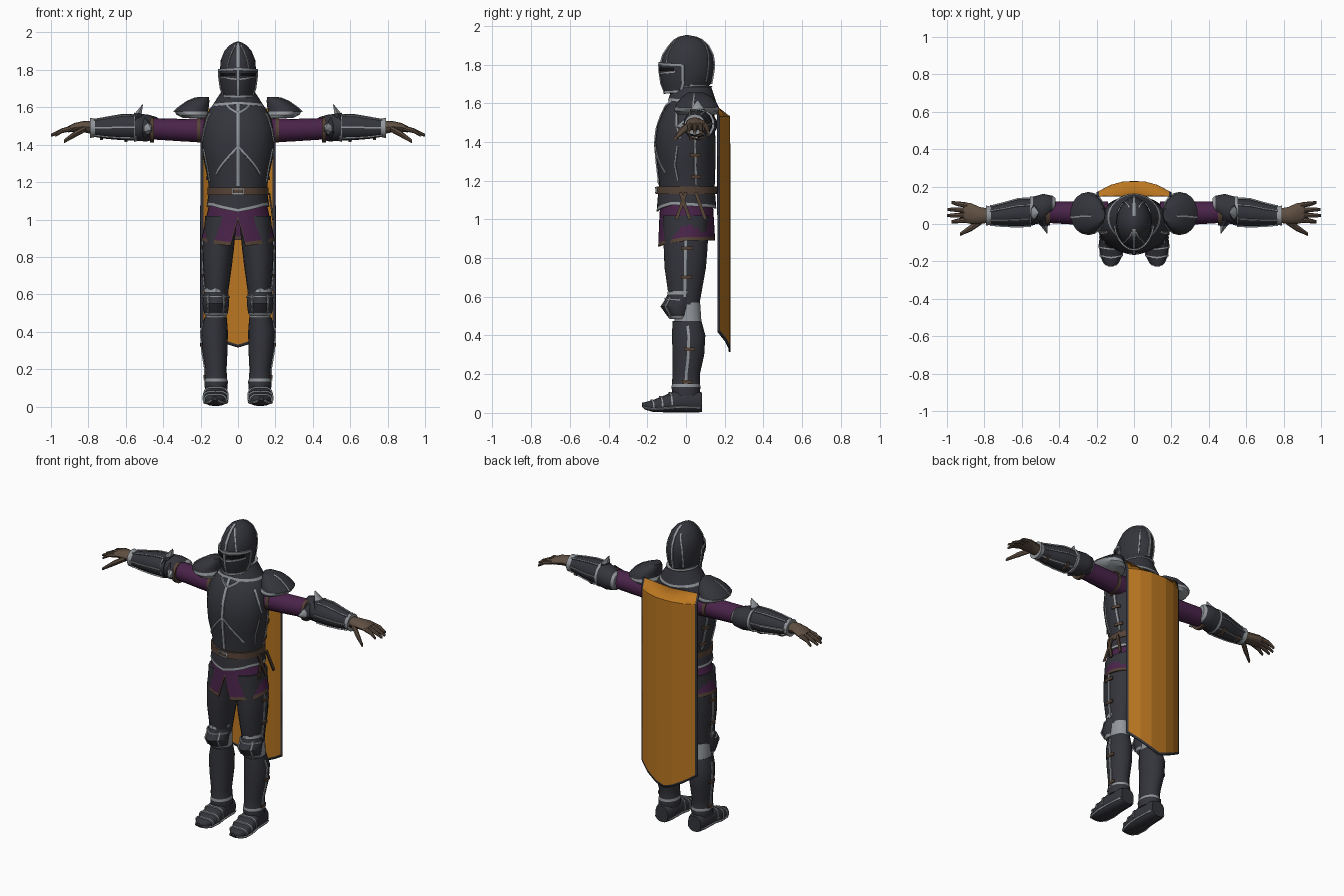
import bpy, bmesh, math
from mathutils import Vector

if "Cube" in bpy.data.objects:
    bpy.data.objects.remove(bpy.data.objects["Cube"])

COLOURS = [("dark_steel", (.034, .035, .044)), ("steel_trim", (.29, .31, .33)),
           ("purple_cloth", (.068, .017, .068)), ("brown_leather", (.09, .055, .037)),
           ("orange_cape", (.5, .185, .015)), ("glove_leather", (.115, .078, .054)),
           ("black", (.006, .006, .007))]
STEEL, TRIM, CLOTH, LEATHER, CAPE, GLOVE, BLACK = range(7)
MATS = []
for label, rgb in COLOURS:
    m = bpy.data.materials.new(label)
    m.diffuse_color = (*rgb, 1)
    m.use_nodes = True
    m.node_tree.nodes["Principled BSDF"].inputs["Base Color"].default_value = m.diffuse_color
    MATS.append(m)


def spow(v, p):
    return math.copysign(abs(v) ** p, v)


def place(axis, t, a, b):
    return Vector({'X': (t, a, b), 'Y': (a, t, b), 'Z': (a, b, t)}[axis])


def ring_point(axis, r, deg, e=2):
    """Point on a ring (t, a, b, ra, rb); on the z axis 0 degrees is the front."""
    s, c = math.sin(math.radians(deg)), math.cos(math.radians(deg))
    return place(axis, r[0], r[1] + r[3] * spow(s, 2 / e), r[2] - r[4] * spow(c, 2 / e))


def on(rings, deg, t, off=.002, axis='Z', e=2):
    """Point and outward direction on a lofted surface."""
    for p, q in zip(rings, rings[1:]):
        if min(p[0], q[0]) - 1e-6 <= t <= max(p[0], q[0]) + 1e-6:
            break
    f = (t - p[0]) / (q[0] - p[0])
    r = [p[i] + f * (q[i] - p[i]) for i in range(5)]
    s, c = math.sin(math.radians(deg)), math.cos(math.radians(deg))
    n = place(axis, 0, s / r[3], -c / r[4]).normalized()
    return ring_point(axis, r, deg, e) + n * off, n


class Part:
    def __init__(self, name, side=1):
        self.name, self.side, self.bm = name, side, bmesh.new()

    def grid(self, rows, mat, closed=True, caps=False):
        vs = [[self.bm.verts.new(p) for p in row] for row in rows]
        n = len(rows[0])
        for i in range(len(vs) - 1):
            for j in range(n if closed else n - 1):
                k = (j + 1) % n
                f = self.bm.faces.new((vs[i][j], vs[i][k], vs[i + 1][k], vs[i + 1][j]))
                f.material_index = mat(i, j) if callable(mat) else mat
        if caps:
            for i, row in ((0, vs[0]), (len(vs) - 2, vs[-1])):
                self.bm.faces.new(row).material_index = mat(i, 0) if callable(mat) else mat

    def loft(self, rings, mat, axis='Z', n=16, e=2):
        """A sixth ring value recolours the band that follows it."""
        rows = [[ring_point(axis, r, 360 * j / n, e) for j in range(n)] for r in rings]
        self.grid(rows, lambda i, j: rings[i][5] if len(rings[i]) > 5 else mat, caps=True)

    def strip(self, pts, normals, w, mat, th=.008):
        pts, rows = [Vector(p) for p in pts], []
        for i, p in enumerate(pts):
            tan = (pts[min(i + 1, len(pts) - 1)] - pts[max(i - 1, 0)]).normalized()
            nor = Vector(normals[i])
            side = tan.cross(nor).normalized() * w / 2
            up = nor * th / 2
            rows.append([p + side + up, p - side + up, p - side - up, p + side - up])
        self.grid(rows, mat, caps=True)

    def trace(self, rings, path, w, mat=TRIM, axis='Z', e=2, off=.002, steps=6):
        """Thin band following (angle, position) points over a loft."""
        ps = []
        for i, (p, q) in enumerate(zip(path, path[1:])):
            for k in range(0 if i == 0 else 1, steps + 1):
                f = k / steps
                ps.append(on(rings, p[0] + f * (q[0] - p[0]), p[1] + f * (q[1] - p[1]), off, axis, e))
        self.strip([p for p, _ in ps], [n for _, n in ps], w, mat)

    def skirt(self, top, bot, zb, mat, trim, edge=.02, n=32):
        """Flared sheet with a shaped and coloured lower edge."""
        rows = []
        for inset, ks in ((0, (0, 1, 2, 3)), (.01, (3, 2, 1, 0))):
            for k in ks:
                row = []
                for j in range(n):
                    deg = 360 * j / n
                    z0 = zb(deg if deg <= 180 else 360 - deg)
                    z = (top[0], (top[0] + z0 + edge) / 2, z0 + edge, z0)[k]
                    f = (top[0] - z) / (top[0] - bot[0])
                    r = [a + f * (b - a) for a, b in zip(top, bot)]
                    row.append(ring_point('Z', (z, r[1], r[2], r[3] - inset, r[4] - inset), deg))
                rows.append(row)
        self.grid(rows, lambda i, j: trim if 2 <= i <= 4 else mat)

    def done(self, angle=35):
        for v in self.bm.verts:
            v.co.x *= self.side
        bmesh.ops.recalc_face_normals(self.bm, faces=self.bm.faces)
        me = bpy.data.meshes.new(self.name)
        self.bm.to_mesh(me)
        self.bm.free()
        for m in MATS:
            me.materials.append(m)
        ob = bpy.data.objects.new(self.name, me)
        bpy.context.collection.objects.link(ob)
        me.shade_smooth()
        me.set_sharp_from_angle(angle=math.radians(angle))
        return ob


# Breastplate with keel, ribs and side straps
torso = [(1.10, 0, .003, .152, .14), (1.2, 0, .005, .158, .145), (1.3, 0, 0, .18, .152),
         (1.4, 0, -.004, .193, .156), (1.48, 0, 0, .19, .15), (1.55, 0, .012, .175, .135),
         (1.6, 0, .028, .145, .122), (1.635, 0, .032, .095, .095), (1.66, 0, .03, .07, .075)]
p = Part("breastplate")
p.loft(torso, STEEL, n=28)
p.trace(torso, [(0, 1.18), (0, 1.39), (0, 1.62)], .017)
for s in (-1, 1):
    p.trace(torso, [(0, 1.39), (s * 20, 1.32), (s * 44, 1.24)], .01)
    p.trace(torso, [(0, 1.57), (s * 35, 1.625)], .012)
    p.trace(torso, [(s * 75, 1.38), (s * 68, 1.28), (s * 72, 1.2)], .007)
    p.trace(torso, [(s * 108, 1.18), (s * 108, 1.5)], .012)
    p.trace(torso, [(s * 62, 1.57), (s * 72, 1.48), (s * 80, 1.42)], .012)
    for z in (1.22, 1.33, 1.42):
        p.trace(torso, [(s * 98, z), (s * 118, z)], .018, LEATHER, off=.006)
p.done()

# Cloth skirt, hip plate and belt
p = Part("cloth_skirt")
p.skirt((1.1, 0, .003, .15, .135), (.855, 0, .003, .205, .15),
        lambda d: 1.0 if d < 1 else .855 + .035 * min(1, d / 90), CLOTH, LEATHER)
p.done()
p = Part("hip_plate")
p.skirt((1.15, 0, .003, .156, .146), (1.04, 0, .003, .172, .155),
        lambda d: 1.04 + .035 * min(1, d / 60) - .02 * max(0, (d - 60) / 120), STEEL, TRIM, .016)
p.done()
p = Part("belt")
belt = [(1.13, 0, .003, .163, .158), (1.17, 0, .003, .163, .156)]
p.loft(belt, LEATHER, n=28)
for a, b in (((-10, 1.138), (10, 1.138)), ((-10, 1.163), (10, 1.163)), ((10, 1.138), (10, 1.163)), ((-10, 1.138), (-10, 1.163))):
    p.trace(belt, [a, b], .007)
for y0, y1 in ((0, -.05), (.05, .1), (-.03, .02)):
    p.strip([(.168, y0, 1.14), (.187, y1, 1.0)], [(1, 0, 0)] * 2, .018, LEATHER)
p.done()

# Neck and collar
p = Part("neck")
p.loft([(1.6, 0, .03, .085, .085), (1.72, 0, .015, .068, .08)], CLOTH)
p.done()
p = Part("collar")
p.skirt((1.685, 0, .03, .088, .1), (1.59, 0, .03, .15, .132),
        lambda d: 1.615 - .025 * d / 180, STEEL, TRIM, .014)
p.loft([(1.683, 0, .03, .09, .1), (1.69, 0, .035, .094, .106)], TRIM)
p.done()

# Helmet with visor
helm = [(1.65, 0, -.015, .066, .085), (1.7, 0, .005, .085, .125), (1.76, 0, .006, .094, .135),
        (1.8, 0, .007, .096, .138), (1.85, 0, .01, .093, .128), (1.9, 0, .014, .073, .099),
        (1.93, 0, .012, .048, .068), (1.946, 0, .008, .022, .036), (1.952, 0, .005, .004, .006)]
p = Part("helmet")
p.loft(helm, STEEL, n=28, e=1.85)
p.trace(helm, [(0, 1.81), (0, 1.85), (0, 1.9), (0, 1.946)], .014, e=1.85)
p.trace(helm, [(180, 1.7), (180, 1.8), (180, 1.85), (180, 1.9), (180, 1.946)], .014, e=1.85)
p.trace(helm, [(100, 1.69), (180, 1.685), (260, 1.69)], .012, e=1.85)
for s in (-1, 1):
    p.trace(helm, [(s * 38, 1.805), (s * 30, 1.88), (s * 18, 1.935)], .008, e=1.85)
    p.trace(helm, [(s * 142, 1.71), (s * 145, 1.83), (s * 155, 1.92)], .007, e=1.85)
p.done()
p = Part("visor")
p.grid([[on(helm, d, z, .008, e=1.85)[0] for d in range(-80, 81, 8)]
        for z in (1.652, 1.7, 1.76, 1.8)], STEEL, closed=False)
V = dict(e=1.85, off=.009)
p.trace(helm, [(-80, 1.797), (0, 1.806), (80, 1.797)], .013, steps=10, **V)
p.trace(helm, [(-80, 1.66), (0, 1.655), (80, 1.66)], .012, steps=10, **V)
p.trace(helm, [(0, 1.66), (0, 1.7), (0, 1.8)], .013, **V)
for s in (-1, 1):
    p.trace(helm, [(s * 80, 1.797), (s * 80, 1.7), (s * 80, 1.66)], .013, **V)
    p.trace(helm, [(s * 8, 1.775), (s * 60, 1.775)], .018, BLACK, **V)
    p.trace(helm, [(s * 4, 1.75), (s * 64, 1.762)], .008, **V)
p.done()

# Cape: dark border round an orange faceted sheet
half = [(0, .225), (.055, .224), (.125, .205), (.187, .172), (.2, .165)]
cols = [(-x, y) for x, y in half[:0:-1]] + half
rows = [[Vector((x, min(y, .15), 1.575 + .1 * abs(x))) for x, y in cols]]
for z in (1.53, 1.0):
    rows.append([Vector((x, y, z)) for x, y in cols])
for lift in (.016, 0):
    rows.append([Vector((x, y, .315 + .105 * (abs(x) / .2) ** 1.4 + lift)) for x, y in cols])
p = Part("cape")
p.grid(rows, lambda i, j: STEEL if j in (0, len(cols) - 2) or i == 3 else CAPE, closed=False)
mod = p.done(8).modifiers.new("thickness", 'SOLIDIFY')
mod.thickness, mod.offset = .008, 0

for side, tag in ((1, "left"), (-1, "right")):
    # Shoulder plate
    sh = [(1.542, .225, .055, .07, .1, TRIM), (1.56, .24, .056, .09, .115, TRIM), (1.578, .25, .056, .09, .114),
          (1.602, .235, .056, .08, .103), (1.632, .212, .056, .06, .078), (1.656, .185, .05, .03, .04)]
    p = Part(tag + "_shoulder_plate", side)
    p.loft(sh, STEEL, n=18)
    p.trace(sh, [(80, 1.575), (80, 1.6), (80, 1.65)], .008)
    p.done()

    # Sleeve with leather bands
    p = Part(tag + "_sleeve", side)
    p.loft([(.14, .055, 1.475, .065, .066), (.3, .058, 1.478, .062, .06), (.52, .065, 1.488, .056, .056)], CLOTH, 'X')
    for x in (.2, .45):
        p.loft([(x, .058, 1.478, .067, .066), (x + .02, .058, 1.479, .067, .066)], LEATHER, 'X')
    p.done()

    # Elbow guard with spikes
    p = Part(tag + "_elbow_guard", side)
    p.loft([(.42, .11, 1.49, .03, .04, TRIM), (.435, .1, 1.49, .052, .058), (.485, .083, 1.49, .08, .072),
            (.54, .072, 1.492, .076, .073, TRIM), (.555, .07, 1.493, .08, .078)], STEEL, 'X', 14)
    p.loft([(1.53, .55, .06, .035, .06), (1.57, .532, .06, .02, .035, TRIM), (1.615, .51, .06, .002, .003)], STEEL, 'Z', 6)
    p.loft([(.02, .495, 1.49, .04, .055), (-.01, .48, 1.485, .022, .03, TRIM), (-.05, .465, 1.48, .002, .003)], STEEL, 'Y', 6)
    p.done()

    # Forearm plate
    arm = [(.53, .065, 1.494, .073, .072), (.62, .06, 1.494, .073, .07), (.7, .05, 1.491, .06, .06),
           (.765, .045, 1.49, .049, .049, TRIM), (.79, .045, 1.49, .055, .054)]
    p = Part(tag + "_forearm_plate", side)
    p.loft(arm, STEEL, 'X', 14)
    for d in (-150, -90, -35, 35, 90, 150):
        p.trace(arm, [(d, .55), (d, .62), (d, .7), (d, .77)], .008, axis='X')
    for x in (.6, .73):
        p.trace(arm, [(0, x), (50, x)], .016, LEATHER, axis='X', off=.006)
    p.done()

    # Gloved hand
    p = Part(tag + "_hand", side)
    p.loft([(.77, .045, 1.49, .036, .036), (.825, .045, 1.497, .046, .03), (.875, .057, 1.492, .056, .024),
            (.91, .06, 1.482, .052, .016)], GLOVE, 'X', 12)
    for y0, y1, tip in ((.022, .012, .975), (.048, .045, 1.0), (.074, .078, .998), (.1, .115, .975)):
        p.loft([(.89, y0, 1.487, .015, .015), (.94, (y0 + y1) / 2, 1.475, .013, .013),
                (tip, y1, 1.45, .008, .008)], GLOVE, 'X', 8)
    p.loft([(.815, .02, 1.487, .022, .018), (.87, -.02, 1.458, .019, .018), (.93, -.055, 1.418, .009, .01)], GLOVE, 'X', 8)
    p.done()

    # Thigh and knee joint
    thigh = [(1.02, .09, 0, .085, .12), (.85, .106, -.002, .085, .113), (.75, .111, -.004, .078, .107),
             (.62, .114, -.006, .063, .086), (.56, .116, -.006, .058, .075)]
    p = Part(tag + "_thigh", side)
    p.loft(thigh, STEEL)
    p.trace(thigh, [(90, .9), (90, .75), (90, .6)], .014)
    for z in (.85, .7):
        p.trace(thigh, [(78, z), (108, z)], .018, LEATHER, off=.006)
    p.loft([(.57, .116, .005, .056, .068), (.44, .12, .012, .056, .07)], TRIM)
    p.done()

    # Knee guard
    knee = [(.63, .116, -.016, .067, .078, TRIM), (.612, .117, -.02, .064, .076), (.585, .118, -.03, .068, .078),
            (.55, .118, -.042, .071, .09), (.5, .118, -.035, .064, .062, TRIM), (.485, .118, -.034, .055, .05)]
    p = Part(tag + "_knee_guard", side)
    p.loft(knee, STEEL, n=16, e=1.6)
    for d in (-42, 42):
        p.trace(knee, [(d, .6), (d, .55), (d, .5)], .01, e=1.6)
    p.trace(knee, [(-90, .585), (0, .59), (90, .585)], .008, e=1.6)
    p.done()

    # Shin plate
    shin = [(.475, .12, .005, .06, .075), (.4, .126, .014, .072, .086), (.3, .124, .012, .068, .082),
            (.2, .118, .001, .057, .071), (.15, .117, 0, .058, .072, TRIM), (.135, .117, 0, .063, .075), (.09, .117, 0, .06, .07)]
    p = Part(tag + "_shin_plate", side)
    p.loft(shin, STEEL)
    p.trace(shin, [(90, .45), (90, .4), (90, .2), (90, .14)], .014)
    for z in (.33, .16):
        p.trace(shin, [(75, z), (112, z)], .018, LEATHER, off=.006)
    p.done()

    # Armoured shoe, toe lames and welt
    shoe = [(.082, .117, .055, .045, .05), (.06, .117, .057, .055, .055), (-.05, .118, .06, .06, .058),
            (-.11, .12, .047, .066, .044), (-.17, .122, .036, .056, .031), (-.21, .123, .036, .035, .02),
            (-.228, .124, .042, .012, .01)]
    p = Part(tag + "_shoe", side)
    p.loft(shoe, STEEL, 'Y', 16, 2.6)
    for y in (-.07, -.12, -.165):
        p.trace(shoe, [(80, y), (180, y - .015), (280, y)], .009, axis='Y', e=2.6, steps=8)
    for d in (65, -65):
        p.trace(shoe, [(d, .075), (d, -.05), (d, -.17), (d, -.222)], .01, axis='Y', e=2.6)
    p.done()
